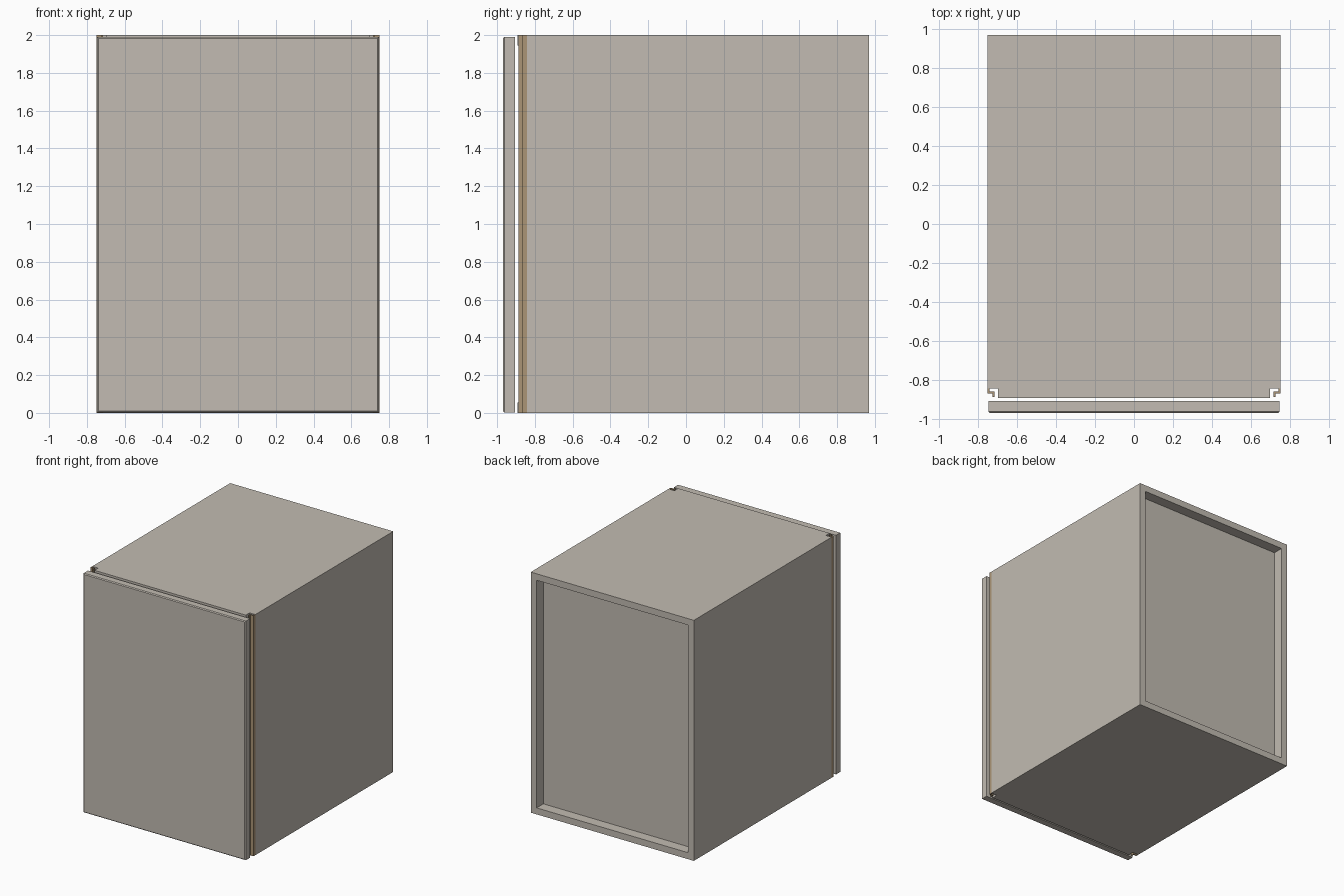
import bpy, bmesh

if "Cube" in bpy.data.objects:
    bpy.data.objects.remove(bpy.data.objects["Cube"])


def material(name, rgb):
    m = bpy.data.materials.new(name)
    m.diffuse_color = (*rgb, 1)
    m.use_nodes = True
    m.node_tree.nodes["Principled BSDF"].inputs["Base Color"].default_value = m.diffuse_color
    return m


grey = material("warm grey board", (0.54, 0.50, 0.445))
tan = material("tan metal", (0.41, 0.30, 0.18))


def prism(name, outline, z0, z1, mat):
    """Extrude a flat xy outline from z0 to z1."""
    bm = bmesh.new()
    f = bm.faces.new([bm.verts.new((x, y, z0)) for x, y in outline])
    ext = bmesh.ops.extrude_face_region(bm, geom=[f])
    for v in ext["geom"]:
        if isinstance(v, bmesh.types.BMVert):
            v.co.z = z1
    bmesh.ops.recalc_face_normals(bm, faces=bm.faces)
    me = bpy.data.meshes.new(name)
    bm.to_mesh(me)
    bm.free()
    me.materials.append(mat)
    ob = bpy.data.objects.new(name, me)
    bpy.context.collection.objects.link(ob)
    return ob


def box(name, x, y, z, mat):
    return prism(name, [(x[0], y[0]), (x[1], y[0]), (x[1], y[1]), (x[0], y[1])], *z, mat)


W, D, H, T = 0.75, 0.968, 2.0, 0.054
FRONT, NOTCH = -0.892, -0.843     # carcass front, back of the corner notch

# Top and bottom boards, notched at the front left corner
board = [(-W, D), (-W, NOTCH), (-W + T, NOTCH), (-W + T, FRONT), (W - T, FRONT), (W - T, D)]
prism("top_panel", board, H - T, H, grey)
prism("bottom_panel", board, 0, T, grey)

# Side boards and recessed back board
box("left_side", (-W, -W + T), (NOTCH, D), (T, H - T), grey)
box("right_side", (W - T, W), (NOTCH, D), (0, H), grey)
box("back_panel", (-W + T, W - T), (0.86, 0.88), (T, H - T), grey)

# Stepped upright grip profiles in the front corners
for side, s in (("left", -1), ("right", 1)):
    step = [(0.75, NOTCH), (0.75, -0.868), (0.724, -0.868), (0.724, -0.886),
            (0.715, -0.886), (0.715, -0.859), (0.741, -0.859), (0.741, NOTCH)]
    prism(side + "_grip_profile", [(s * x, y) for x, y in step], 0, H, tan)

# Door with a small chamfer around its front face
door = box("door", (-0.746, 0.746), (-D, -0.906), (0.002, 1.99), grey)
bm = bmesh.new()
bm.from_mesh(door.data)
edges = [e for e in bm.edges if all(v.co.y < -0.95 for v in e.verts)]
bmesh.ops.bevel(bm, geom=edges, offset=0.007, segments=1, affect='EDGES')
bm.to_mesh(door.data)
bm.free()
